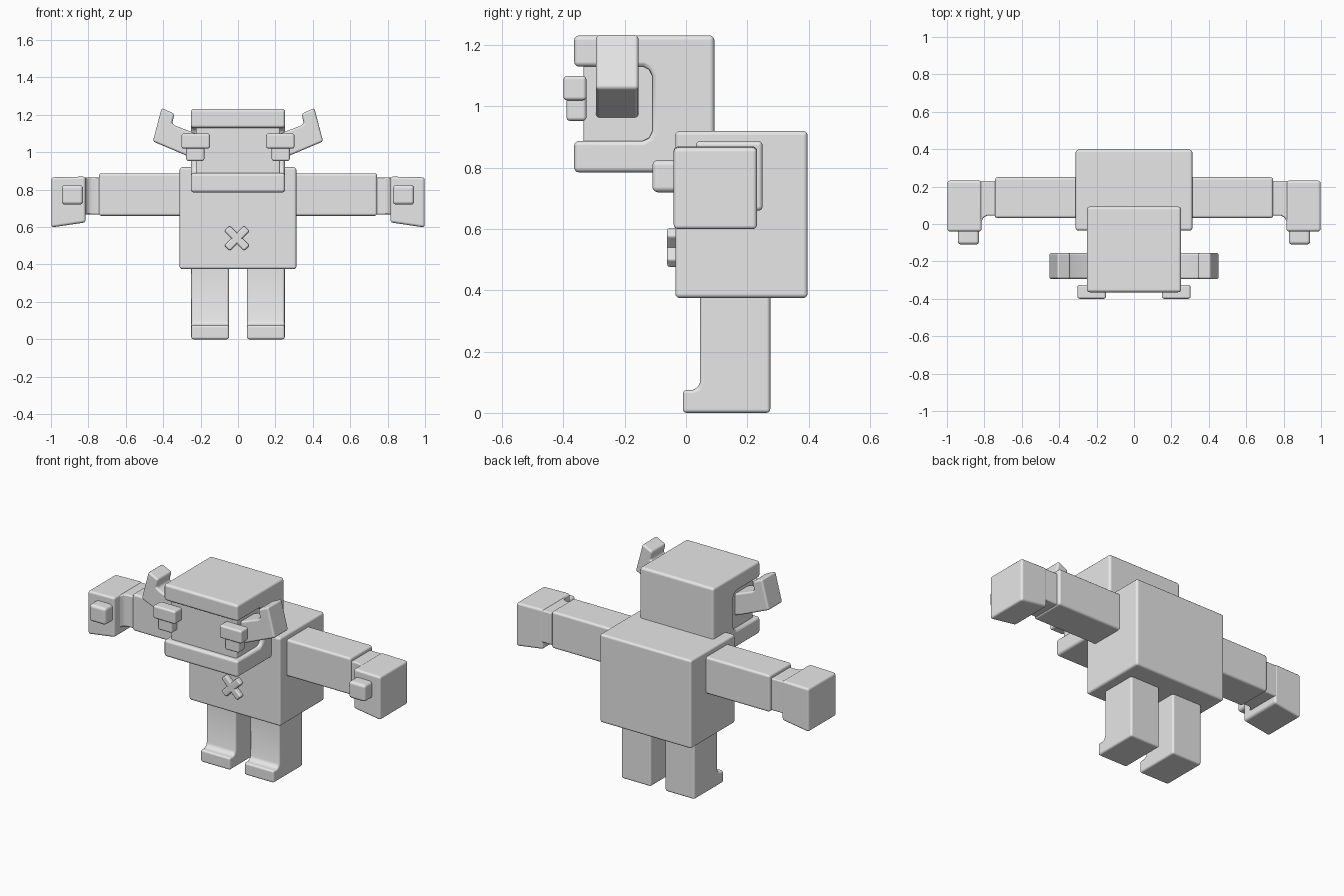
import bpy, bmesh, math
from mathutils import Matrix, Vector

cube = bpy.data.objects.get("Cube")
if cube:
    bpy.data.objects.remove(cube, do_unlink=True)

grey = bpy.data.materials.new("plain grey")
grey.use_nodes = True
grey.diffuse_color = (0.8, 0.8, 0.8, 1)
grey.node_tree.nodes["Principled BSDF"].inputs["Base Color"].default_value = (0.8, 0.8, 0.8, 1)


def finish(name, bm, bevel):
    """Turn a bmesh into a softly bevelled object."""
    bmesh.ops.recalc_face_normals(bm, faces=bm.faces)
    mesh = bpy.data.meshes.new(name)
    bm.to_mesh(mesh)
    bm.free()
    mesh.materials.append(grey)
    for p in mesh.polygons:
        p.use_smooth = True
    obj = bpy.data.objects.new(name, mesh)
    bpy.context.collection.objects.link(obj)
    mod = obj.modifiers.new("soft edges", "BEVEL")
    mod.width = bevel
    mod.segments = 3
    mod.limit_method = 'ANGLE'
    mod.angle_limit = math.radians(40)
    mod.harden_normals = True
    return obj


def prism(name, pts, axis, lo, hi, bevel=0.014, side=1):
    """Extrude a profile along an axis; side=-1 mirrors it in x."""
    bm = bmesh.new()

    def place(a, b, t):
        co = {"x": (t, a, b), "y": (a, t, b), "z": (a, b, t)}[axis]
        return bm.verts.new((co[0] * side, co[1], co[2]))

    bottom = [place(a, b, lo) for a, b in pts]
    top = [place(a, b, hi) for a, b in pts]
    bm.faces.new(bottom)
    bm.faces.new(top)
    n = len(pts)
    for i in range(n):
        j = (i + 1) % n
        bm.faces.new((bottom[i], bottom[j], top[j], top[i]))
    return finish(name, bm, bevel)


def box(name, x, y, z, bevel=0.014, side=1):
    pts = [(x[0], y[0]), (x[1], y[0]), (x[1], y[1]), (x[0], y[1])]
    return prism(name, pts, "z", z[0], z[1], bevel, side)


# Body
box("body", (-0.312, 0.312), (-0.035, 0.397), (0.375, 0.92))

# Head shell with brow and chin, and the recessed face between them
head_profile = [(-0.365, 0.785), (0.093, 0.785), (0.093, 1.232), (-0.365, 1.232),
                (-0.365, 1.13), (-0.14, 1.13), (-0.12, 1.12), (-0.11, 1.10),
                (-0.11, 0.92), (-0.12, 0.898), (-0.14, 0.888), (-0.365, 0.888)]
prism("head_shell", head_profile, "x", -0.252, 0.252, 0.016)
box("face", (-0.225, 0.225), (-0.335, 0.0), (0.85, 1.17), 0.01)

# Stitched cross on the belly
for name, angle in (("cross_bar_a", 45), ("cross_bar_b", -45)):
    bar = box(name, (-0.075, 0.075), (-0.032, 0.03), (-0.021, 0.021), 0.01)
    bar.data.transform(Matrix.Translation(Vector((-0.006, -0.03, 0.54)))
                       @ Matrix.Rotation(math.radians(angle), 4, "Y"))

horn_profile = [(0.20, 0.955), (0.275, 0.982), (0.455, 1.058), (0.408, 1.237),
                (0.34, 1.205), (0.352, 1.155), (0.335, 1.142), (0.20, 1.09)]
wrist_profile = [(0.73, 0.23), (0.73, 0.045), (0.785, 0.045), (0.805, 0.035),
                 (0.816, 0.01), (0.86, 0.01), (0.86, 0.23)]
hand_profile = [(0.815, 0.625), (0.998, 0.598), (0.998, 0.866), (0.815, 0.87)]
leg_profile = [(-0.01, 0.0), (0.275, 0.0), (0.275, 0.40), (0.046, 0.40),
               (0.046, 0.10), (0.038, 0.082), (0.022, 0.075), (-0.01, 0.075)]

# Paired parts
for label, s in (("left", 1), ("right", -1)):
    prism(label + "_horn", horn_profile, "y", -0.294, -0.155, 0.012, s)
    box(label + "_eye", (0.15, 0.302), (-0.40, -0.325), (1.02, 1.10), 0.012, s)
    box(label + "_eye_drop", (0.18, 0.277), (-0.39, -0.325), (0.953, 1.05), 0.012, s)
    box(label + "_upper_arm", (0.29, 0.744), (0.032, 0.25), (0.66, 0.887), 0.014, s)
    prism(label + "_wrist", wrist_profile, "z", 0.667, 0.864, 0.008, s)
    prism(label + "_hand", hand_profile, "y", -0.04, 0.232, 0.014, s)
    box(label + "_thumb", (0.828, 0.942), (-0.11, 0.0), (0.72, 0.825), 0.018, s)
    prism(label + "_leg", leg_profile, "x", 0.048, 0.25, 0.012, s)
